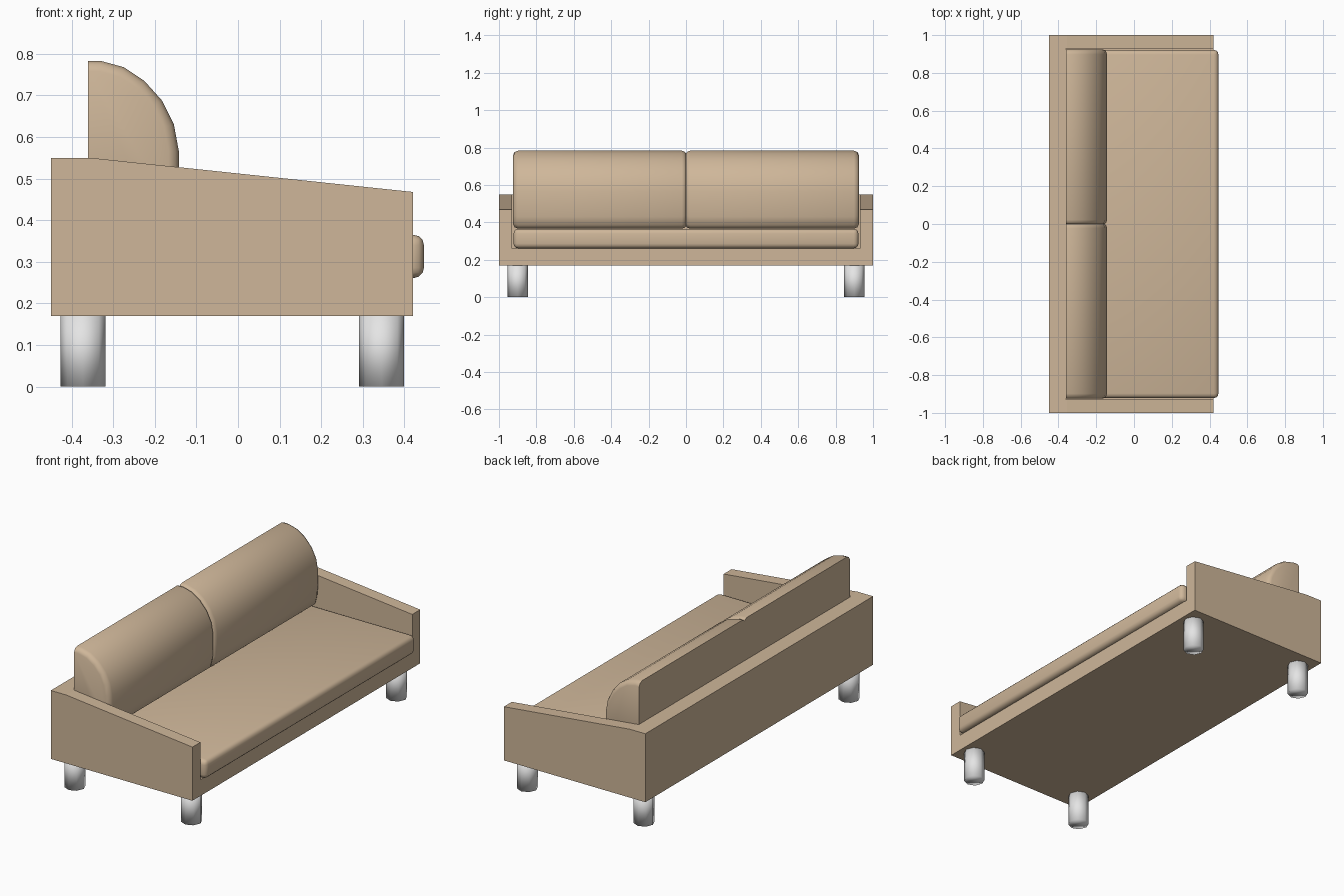
import bpy, bmesh, math
from mathutils import Matrix

if "Cube" in bpy.data.objects:
    bpy.data.objects.remove(bpy.data.objects["Cube"])


def material(name, rgb):
    m = bpy.data.materials.new(name)
    m.diffuse_color = (*rgb, 1)
    m.use_nodes = True
    m.node_tree.nodes["Principled BSDF"].inputs["Base Color"].default_value = m.diffuse_color
    return m


tan = material("tan fabric", (0.62, 0.47, 0.32))
metal = material("light grey metal", (0.78, 0.78, 0.78))


def add_object(name, bm, mat, smooth=None):
    bmesh.ops.recalc_face_normals(bm, faces=bm.faces)
    mesh = bpy.data.meshes.new(name)
    bm.to_mesh(mesh)
    bm.free()
    mesh.materials.append(mat)
    ob = bpy.data.objects.new(name, mesh)
    bpy.context.collection.objects.link(ob)
    bpy.ops.object.select_all(action='DESELECT')
    bpy.context.view_layer.objects.active = ob
    ob.select_set(True)
    if smooth:
        bpy.ops.object.shade_smooth_by_angle(angle=math.radians(smooth))
    return ob


def loft(sections):
    """Closed skin through equal-length rings of points."""
    bm = bmesh.new()
    rings = [[bm.verts.new(p) for p in s] for s in sections]
    n = len(rings[0])
    for a, b in zip(rings, rings[1:]):
        for i in range(n):
            j = (i + 1) % n
            bm.faces.new((a[i], a[j], b[j], b[i]))
    bm.faces.new(rings[0])
    bm.faces.new(rings[-1])
    return bm


def box(lo, hi):
    bm = bmesh.new()
    bmesh.ops.create_cube(bm, size=1)
    for v in bm.verts:
        for k in range(3):
            v.co[k] = lo[k] if v.co[k] < 0 else hi[k]
    return bm


# Frame: side profile across the full width, hollowed for the cushions
side = [(-0.45, 0.17), (0.42, 0.17), (0.42, 0.468), (-0.355, 0.55), (-0.45, 0.55)]
cutter = add_object("cutter", box((-0.36, -0.93, 0.26), (1, 0.93, 1)), tan)
cutter.hide_render = True
frame = add_object("frame", loft([[(x, y, z) for x, z in side] for y in (-1, 1)]), tan)
mod = frame.modifiers.new("hollow", 'BOOLEAN')
mod.operation = 'DIFFERENCE'
mod.solver = 'EXACT'
mod.object = cutter
bpy.ops.object.modifier_apply(modifier=mod.name)
bpy.data.objects.remove(cutter, do_unlink=True)

# Seat cushion with rounded edges
bm = box((-0.358, -0.922, 0.261), (0.447, 0.922, 0.365))
bmesh.ops.bevel(bm, geom=bm.edges[:], offset=0.025, segments=3, profile=0.5,
                affect='EDGES', clamp_overlap=True)
add_object("seat_cushion", bm, tan, 40)

# Back cushions: flat rear, arched front, soft ends
arch = [(-0.36, 0.366), (-0.36, 0.783), (-0.33, 0.783), (-0.275, 0.768),
        (-0.225, 0.735), (-0.183, 0.688), (-0.154, 0.63), (-0.142, 0.565),
        (-0.142, 0.50), (-0.145, 0.43), (-0.155, 0.385), (-0.178, 0.366)]


def ring(y, inset):
    sx, sz = 1 - inset / 0.218, 1 - inset / 0.21
    return [(-0.36 + (x + 0.36) * sx, y, 0.575 + (z - 0.575) * sz) for x, z in arch]


for name, s in (("left_back_cushion", -1), ("right_back_cushion", 1)):
    ends = [(0.001, 0.012), (0.008, 0.005), (0.022, 0),
            (0.898, 0), (0.917, 0.008), (0.925, 0.025)]
    add_object(name, loft([ring(s * y, d) for y, d in ends]), tan, 50)

# Four round metal legs
for xn, x in (("back", -0.3725), ("front", 0.345)):
    for yn, y in (("left", -0.9), ("right", 0.9)):
        bm = bmesh.new()
        bmesh.ops.create_cone(bm, cap_ends=True, segments=8, radius1=0.054,
                              radius2=0.054, depth=0.17,
                              matrix=Matrix.Translation((x, y, 0.085)))
        for f in bm.faces:
            f.smooth = True
        add_object(f"{xn}_{yn}_leg", bm, metal)
